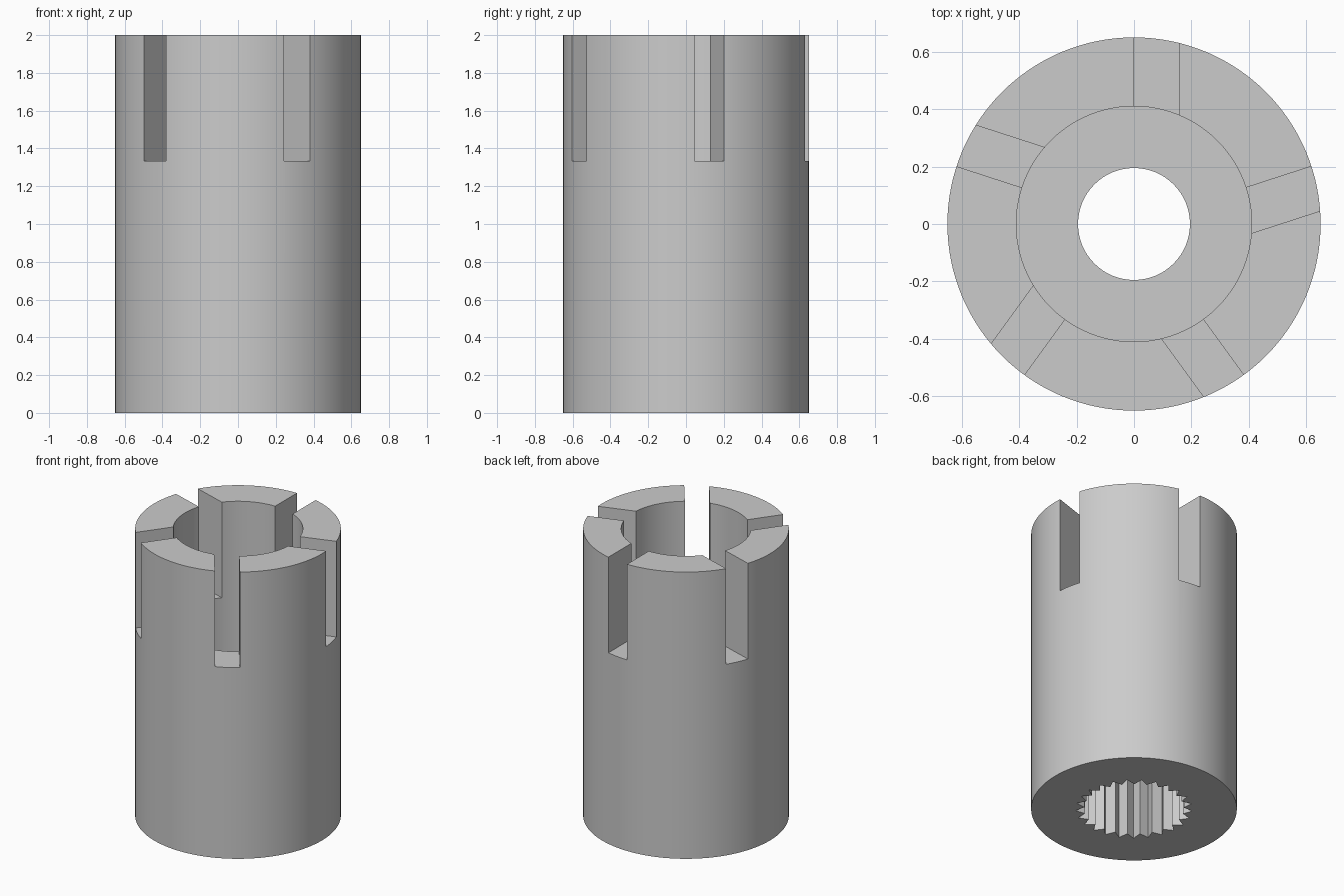
import bpy, bmesh, math
from mathutils import Matrix

if "Cube" in bpy.data.objects:
    bpy.data.objects.remove(bpy.data.objects["Cube"])

HEIGHT, OUTER_R = 2.0, 0.65
BORE_R, BORE_FLOOR = 0.41, 0.75
HOLE_R = 0.195
SPLINE_TOP, TEETH = 0.5, 25
SLOT_FLOOR, SLOT_W, SLOTS = 1.333, 0.157, 5


def prism(name, outline, z0, z1):
    """Extrude a closed outline between two heights."""
    bm = bmesh.new()
    low = [bm.verts.new((x, y, z0)) for x, y in outline]
    high = [bm.verts.new((x, y, z1)) for x, y in outline]
    n = len(outline)
    bm.faces.new(low[::-1])
    bm.faces.new(high)
    for i in range(n):
        j = (i + 1) % n
        bm.faces.new((low[i], low[j], high[j], high[i]))
    mesh = bpy.data.meshes.new(name)
    bm.to_mesh(mesh)
    bm.free()
    obj = bpy.data.objects.new(name, mesh)
    bpy.context.collection.objects.link(obj)
    return obj


def ring(n, *radii):
    """Points around the axis, cycling through the radii."""
    return [(radii[i % len(radii)] * math.cos(2 * math.pi * i / n),
             radii[i % len(radii)] * math.sin(2 * math.pi * i / n)) for i in range(n)]


# Outer sleeve
sleeve = prism("splined_sleeve", ring(128, OUTER_R), 0, HEIGHT)
steel = bpy.data.materials.new("light_grey")
steel.diffuse_color = (0.6, 0.6, 0.6, 1)
steel.use_nodes = True
steel.node_tree.nodes["Principled BSDF"].inputs["Base Color"].default_value = steel.diffuse_color
sleeve.data.materials.append(steel)

# Wide top bore, screw hole, toothed bottom socket
cutters = [
    prism("top_bore", ring(96, BORE_R), BORE_FLOOR, HEIGHT + 0.1),
    prism("screw_hole", ring(64, HOLE_R), SPLINE_TOP - 0.1, BORE_FLOOR + 0.1),
    prism("toothed_socket", ring(TEETH * 2, 0.37, 0.315), -0.1, SPLINE_TOP),
]

# Five slots, each with one wall on a radial line
for k in range(SLOTS):
    slot = prism("slot_%d" % (k + 1),
                 [(0, 0.2), (SLOT_W, 0.2), (SLOT_W, 0.9), (0, 0.9)],
                 SLOT_FLOOR, HEIGHT + 0.2)
    slot.data.transform(Matrix.Rotation(2 * math.pi * k / SLOTS, 4, 'Z'))
    cutters.append(slot)

# Cut every opening, then drop the cutters
bpy.context.view_layer.objects.active = sleeve
sleeve.select_set(True)
for cutter in cutters:
    mod = sleeve.modifiers.new(cutter.name, 'BOOLEAN')
    mod.operation, mod.solver, mod.object = 'DIFFERENCE', 'EXACT', cutter
    bpy.ops.object.modifier_apply(modifier=mod.name)
    bpy.data.objects.remove(cutter)

bpy.ops.object.shade_smooth_by_angle(angle=math.radians(25))
